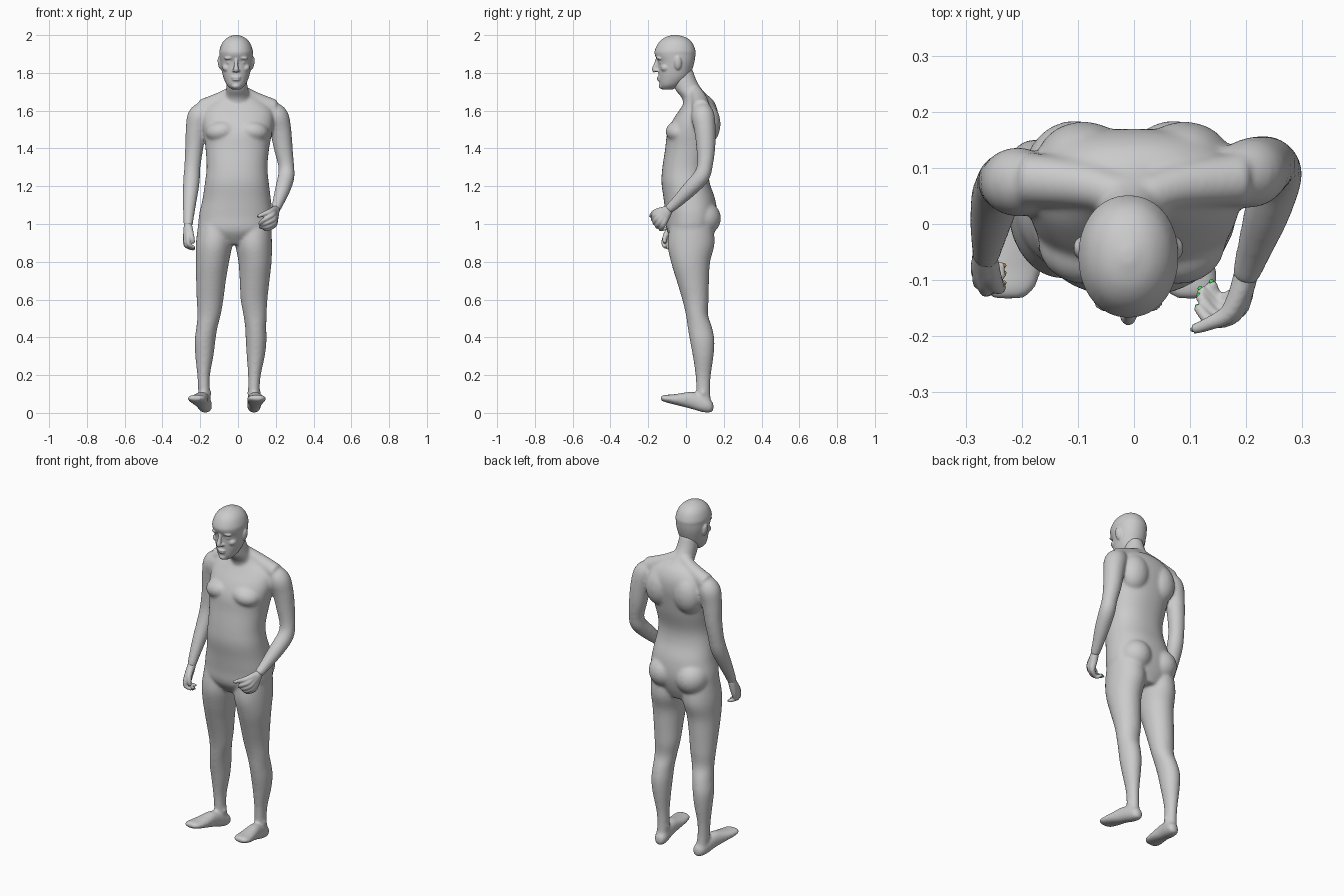
import bpy, bmesh, math
from mathutils import Vector, Matrix


def spline(rows, n=4):
    """Catmull-Rom through rows of equal-length numbers."""
    out = []
    for i in range(len(rows) - 1):
        p = [rows[max(i - 1, 0)], rows[i], rows[i + 1], rows[min(i + 2, len(rows) - 1)]]
        for k in range(n):
            t = k / n
            out.append([0.5 * (2 * b + (c - a) * t + (2 * a - 5 * b + 4 * c - d) * t * t
                               + (3 * b - a - 3 * c + d) * t ** 3) for a, b, c, d in zip(*p)])
    return out + [list(rows[-1])]


def loft(bm, rows, axis=None, power=2.0, seg=28):
    """Skin rings (x, y, z, ru[, rv]); axis fixes the ring plane, else rings follow the path."""
    rows = spline(rows)
    pts = [Vector(r[:3]) for r in rows]
    rings, u = [], None
    for i, r in enumerate(rows):
        if axis:
            u, v = Vector((1, 0, 0)), Vector((0, 1, 0) if axis == 'Z' else (0, 0, 1))
        else:
            t = (pts[min(i + 1, len(pts) - 1)] - pts[max(i - 1, 0)]).normalized()
            u = t.orthogonal() if u is None else u - t * u.dot(t)
            u.normalize()
            v = t.cross(u)
        ring = []
        for k in range(seg):
            a = 2 * math.pi * k / seg
            c, s = math.cos(a), math.sin(a)
            c = math.copysign(abs(c) ** (2 / power), c)
            s = math.copysign(abs(s) ** (2 / power), s)
            ring.append(bm.verts.new(pts[i] + u * c * r[3] + v * s * r[-1]))
        rings.append(ring)
    for a, b in zip(rings, rings[1:]):
        for k in range(seg):
            j = (k + 1) % seg
            bm.faces.new((a[k], a[j], b[j], b[k]))
    bm.faces.new(rings[0])
    bm.faces.new(rings[-1])


def blob(bm, loc, radii, tilt=0.0):
    m = Matrix.Translation(loc) @ Matrix.Rotation(tilt, 4, 'Y') @ Matrix.Diagonal((*radii, 1))
    bmesh.ops.create_uvsphere(bm, u_segments=24, v_segments=14, radius=1, matrix=m)


def finish(bm, name, voxel=0, smooth=0, mat=None):
    bmesh.ops.recalc_face_normals(bm, faces=bm.faces)
    me = bpy.data.meshes.new(name)
    bm.to_mesh(me)
    bm.free()
    for p in me.polygons:
        p.use_smooth = True
    ob = bpy.data.objects.new(name, me)
    bpy.context.collection.objects.link(ob)
    if voxel:
        rm = ob.modifiers.new("fuse", 'REMESH')
        rm.mode, rm.voxel_size, rm.use_smooth_shade = 'VOXEL', voxel, True
        sm = ob.modifiers.new("soften", 'SMOOTH')
        sm.factor, sm.iterations = 0.5, smooth
    if mat:
        me.materials.append(mat)
    return ob


# torso: left x, right x, front y, back y, z
body = bmesh.new()
torso = [(-.09, .04, -.05, .12, .89), (-.20, .165, -.10, .15, .96), (-.207, .183, -.108, .165, 1.04),
         (-.188, .174, -.118, .155, 1.13), (-.175, .163, -.13, .125, 1.22), (-.166, .156, -.125, .12, 1.3),
         (-.172, .165, -.11, .145, 1.4), (-.182, .18, -.1, .16, 1.48), (-.19, .19, -.07, .17, 1.55),
         (-.18, .18, -.03, .165, 1.61), (-.12, .12, .0, .14, 1.66), (-.06, .06, .0, .1, 1.69)]
loft(body, [((l + r) / 2, (f + b) / 2, z, (r - l) / 2, (b - f) / 2) for l, r, f, b, z in torso],
     'Z', 2.25, 40)

# neck
loft(body, [(0, .07, 1.58, .09, .08), (0, .055, 1.66, .07, .074), (-.004, .015, 1.71, .058, .072),
            (-.008, -.008, 1.76, .055, .064), (-.01, -.02, 1.82, .05, .055)], 'Z')

# muscle masses on both sides
for s in (-1, 1):
    blob(body, (s * .083 - .004, -.035, 1.49), (.085, .073, .058), s * .15)       # chest
    blob(body, (s * .09, .11, 1.53), (.085, .073, .11), s * -.1)                  # shoulder blade
    blob(body, (s * .088 - .018, .085, 1.03), (.092, .1, .095))                   # buttock
    loft(body, [(s * .02, .05, 1.70, .035), (s * .09, .07, 1.658, .042), (s * .19, .08, 1.612, .048)])

# legs: right x, left x, y, z, rx, ry
legs = [(.085, -.118, .03, 1.02, .09, .11), (.083, -.126, .027, .9, .097, .125),
        (.09, -.135, .024, .8, .088, .104), (.088, -.143, .036, .7, .079, .086),
        (.085, -.148, .05, .6, .071, .07), (.09, -.153, .058, .52, .062, .059),
        (.094, -.165, .074, .45, .056, .065), (.096, -.175, .086, .38, .055, .065),
        (.094, -.178, .091, .3, .048, .055), (.087, -.182, .091, .2, .034, .041),
        (.084, -.180, .091, .12, .031, .037), (.085, -.176, .095, .06, .032, .038)]
foot = [(.146, .03, .016, .02), (.127, .036, .033, .035), (.09, .047, .037, .044), (.03, .066, .038, .046),
        (-.03, .07, .045, .034), (-.08, .073, .05, .024), (-.115, .077, .046, .019), (-.133, .078, .03, .012)]
for col, splay in ((0, .07), (1, -.21)):
    loft(body, [(r[col], r[2], r[3], r[4], r[5]) for r in legs], 'Z')
    ankle = legs[-1][col]
    loft(body, [(ankle + splay * (.1 - y), y, z, rx, rz) for y, z, rx, rz in foot], 'Y', 2.2)
    for s in (-1, 1):
        blob(body, (ankle + s * .024, .09, .105), (.013, .017, .017))             # ankle bones

# arms
loft(body, [(.17, .085, 1.605, .05), (.205, .09, 1.57, .062), (.225, .1, 1.5, .057), (.24, .105, 1.4, .05),
            (.255, .1, 1.31, .042), (.255, .08, 1.25, .044), (.237, .02, 1.185, .041),
            (.213, -.05, 1.115, .031), (.198, -.095, 1.075, .025)])
loft(body, [(-.17, .075, 1.605, .05), (-.205, .075, 1.57, .062), (-.222, .075, 1.5, .055),
            (-.232, .075, 1.4, .048), (-.242, .065, 1.3, .043), (-.247, .045, 1.22, .044),
            (-.256, 0, 1.12, .037), (-.262, -.042, 1.03, .028), (-.264, -.06, .985, .024)])
finish(body, "body", .007, 16)

# head: front y, back y, z, half width
head = bmesh.new()
CX = -.01
skull = [(-.125, -.07, 1.712, .022), (-.139, -.03, 1.735, .048), (-.144, .015, 1.775, .067),
         (-.146, .034, 1.82, .078), (-.149, .045, 1.86, .085), (-.165, .05, 1.895, .088),
         (-.165, .05, 1.92, .088), (-.145, .033, 1.96, .073), (-.113, .002, 1.987, .046),
         (-.07, -.045, 2.001, .01)]
loft(head, [(CX, (f + b) / 2, z, w, (b - f) / 2) for f, b, z, w in skull], 'Z', 2.1, 36)
loft(head, [(CX, -.152, 1.875, .008), (CX, -.16, 1.845, .010), (CX, -.167, 1.818, .014),
            (CX, -.162, 1.806, .010)])                                            # nose
blob(head, (CX, -.138, 1.776, ), (.027, .018, .007))                              # upper lip
blob(head, (CX, -.137, 1.764), (.024, .018, .007))                                # lower lip
blob(head, (CX, -.127, 1.731), (.024, .018, .016))                                # chin
for s in (-1, 1):
    blob(head, (CX + s * .012, -.153, 1.812), (.009, .013, .008))                 # nostril wing
    blob(head, (CX + s * .034, -.138, 1.879), (.029, .02, .009), s * .12)         # brow
    blob(head, (CX + s * .034, -.129, 1.855), (.016, .014, .009))                 # eye
    blob(head, (CX + s * .05, -.108, 1.825), (.024, .026, .02), s * -.4)          # cheekbone
    blob(head, (CX + s * .085, -.043, 1.852), (.012, .02, .036), s * .15)         # ear
finish(head, "head", .0045, 4)

# hands: wrist, knuckles, middle-joint offset, fingertips, thumb path, nail colour
hands = {
    "right_hand": ((.2, -.088, 1.08),
                   [(.177, -.162, 1.045), (.186, -.153, 1.026), (.19, -.14, 1.008), (.19, -.122, .995)],
                   (-.038, -.012, -.022),
                   [(.113, -.147, 1.0), (.116, -.127, .99), (.118, -.115, .982), (.138, -.103, .977)],
                   [(.172, -.155, 1.065), (.135, -.177, 1.052), (.105, -.188, 1.04)], (.05, .75, .08, 1)),
    "left_hand": ((-.264, -.052, 1.0),
                  [(-.263, -.11, .928), (-.273, -.097, .922), (-.276, -.08, .92), (-.273, -.062, .922)],
                  (.002, -.008, -.036),
                  [(-.232, -.105, .876), (-.232, -.087, .87), (-.232, -.074, .867), (-.243, -.05, .875)],
                  [(-.252, -.097, .955), (-.242, -.113, .925), (-.236, -.112, .9)], (.85, .4, .08, 1)),
}
for name, (wrist, knuckles, bend, tips, thumb, colour) in hands.items():
    bm = bmesh.new()
    w = Vector(wrist)
    for k, t in zip(knuckles, tips):
        k = Vector(k)
        loft(bm, [(*w, .022), (*w.lerp(k, .5), .02), (*k, .0155), (*(k + Vector(bend)), .0115), (*t, .009)],
             seg=14)
    loft(bm, [(*w, .02), (*thumb[0], .017), (*thumb[1], .0125), (*thumb[2], .009)], seg=14)
    finish(bm, name, .004, 4)
    # fingernails
    mat = bpy.data.materials.new(name + "_nail_colour")
    mat.diffuse_color = colour
    bm = bmesh.new()
    for t in tips + [thumb[2]]:
        blob(bm, t, (.0045, .0045, .0045))
    finish(bm, name + "_fingernails", mat=mat)
